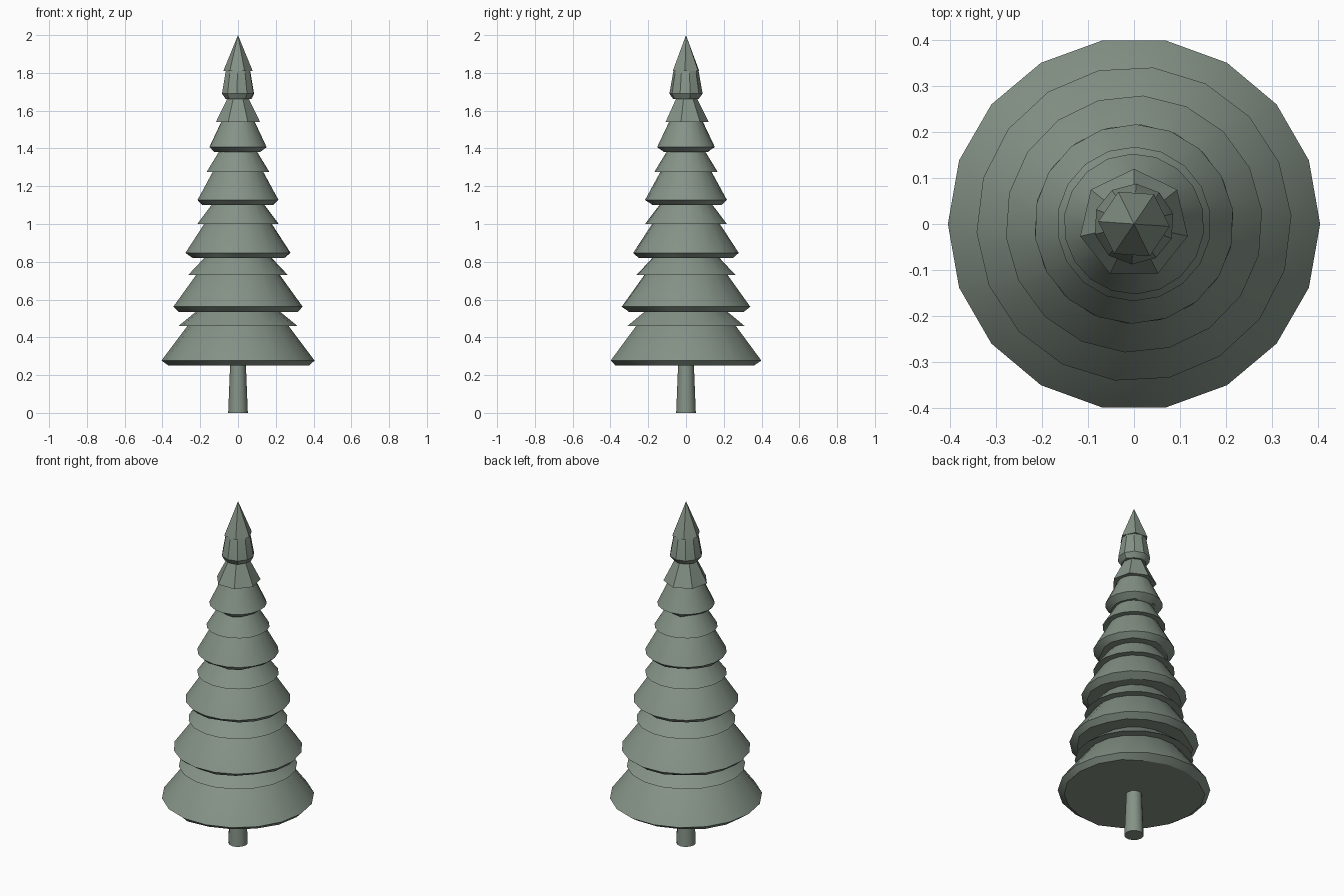
import bpy, math, random
from math import cos, sin, radians, tau

random.seed(4)
if "Cube" in bpy.data.objects:
    bpy.data.objects.remove(bpy.data.objects["Cube"])

GREEN = (0.235, 0.29, 0.24, 1)
mat = bpy.data.materials.new("grey_green")
mat.use_nodes = True
mat.diffuse_color = GREEN
mat.node_tree.nodes["Principled BSDF"].inputs["Base Color"].default_value = GREEN


def lathe(name, profile, sides, turn=0, jitter=0.0):
    """Revolve (radius, z) points, bottom to top; radius 0 makes a tip."""
    verts, faces, rings = [], [], []
    for level, (r, z) in enumerate(profile):
        n = sides if r else 1
        rings.append(range(len(verts), len(verts) + n))
        for i in range(n):
            a = radians(turn) + tau * i / sides
            k = r - random.random() * jitter if level == 0 else r
            verts.append((k * cos(a), k * sin(a), z))
    for low, high in zip(rings, rings[1:]):
        for i in range(sides):
            j = (i + 1) % sides
            if len(high) == 1:
                faces.append((low[i], low[j], high[0]))
            else:
                faces.append((low[i], low[j], high[j], high[i]))
    faces.append(tuple(reversed(rings[0])))
    if len(rings[-1]) > 1:
        faces.append(tuple(rings[-1]))
    mesh = bpy.data.meshes.new(name)
    mesh.from_pydata(verts, [], faces)
    mesh.materials.append(mat)
    obj = bpy.data.objects.new(name, mesh)
    bpy.context.collection.objects.link(obj)
    bpy.ops.object.select_all(action="DESELECT")
    obj.select_set(True)
    bpy.context.view_layer.objects.active = obj
    bpy.ops.object.shade_smooth_by_angle(angle=radians(30))
    return obj


# Trunk
lathe("trunk", [(0.052, 0), (0.04, 0.3)], 12)

# Branch tiers: bottom z, rim radius, collar z, branch radius there,
# collar radius, collar top z, collar top radius
tiers = [
    (0.25, 0.405, 0.46, 0.268, 0.315, 0.55, 0.205),
    (0.535, 0.343, 0.73, 0.222, 0.264, 0.835, 0.165),
    (0.82, 0.28, 1.0, 0.18, 0.217, 1.115, 0.13),
    (1.1, 0.217, 1.275, 0.136, 0.168, 1.395, 0.095),
    (1.38, 0.153, 1.54, 0.09, 0.12, 1.68, 0.05),
]
for i, (z, rim, cz, inner, collar, tz, top) in enumerate(tiers):
    lathe(f"branch_tier_{i + 1}",
          [(rim - 0.025, z), (rim, z + 0.027), (inner, cz), (inner * 0.8, cz + 0.04)],
          18, turn=3 * i, jitter=0.02)
    sides = 7 if i == 4 else 18
    lathe(f"branch_collar_{i + 1}", [(collar, cz), (top, tz)], sides, turn=90 if i == 4 else 3 * i)

# Crown and pointed tip
lathe("crown", [(0.075, 1.662), (0.088, 1.69), (0.066, 1.815), (0.045, 1.87)], 10, turn=15, jitter=0.01)
lathe("tip", [(0.078, 1.81), (0, 2.0)], 6, turn=56)
